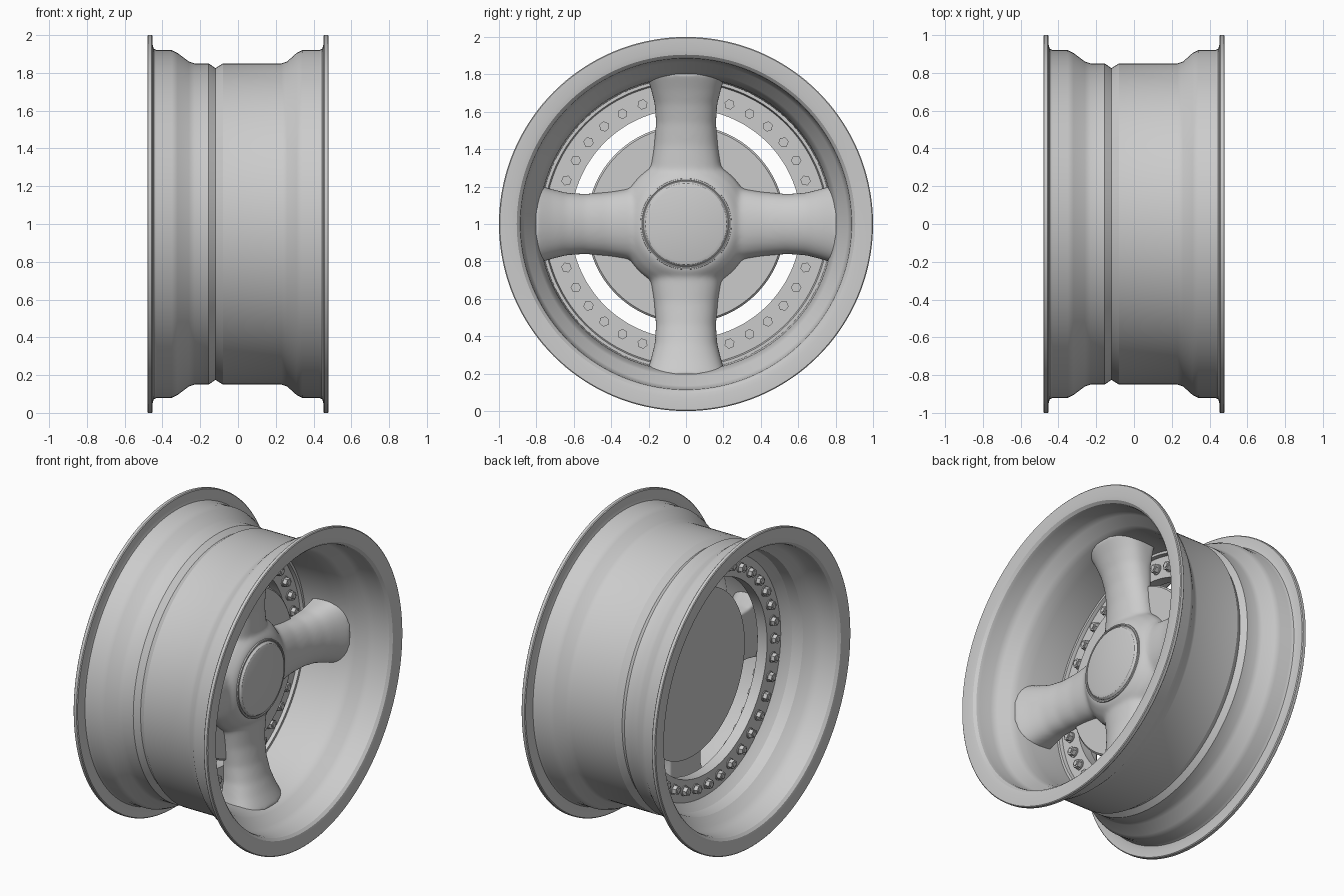
import bpy, bmesh, math
from math import sin, cos, pi, radians
from mathutils import Matrix, Vector

cube = bpy.data.objects.get("Cube")
if cube:
    bpy.data.objects.remove(cube)

metal = bpy.data.materials.new("grey_metal")
metal.use_nodes = True
metal.diffuse_color = (0.6, 0.6, 0.6, 1)
metal.node_tree.nodes["Principled BSDF"].inputs["Base Color"].default_value = (0.6, 0.6, 0.6, 1)
CENTRE = Vector((0, 0, 1))


def finish(name, bm, angle=30):
    bmesh.ops.remove_doubles(bm, verts=bm.verts, dist=1e-5)
    bmesh.ops.recalc_face_normals(bm, faces=bm.faces)
    mesh = bpy.data.meshes.new(name)
    bm.to_mesh(mesh)
    bm.free()
    mesh.materials.append(metal)
    ob = bpy.data.objects.new(name, mesh)
    ob.location = CENTRE
    bpy.context.collection.objects.link(ob)
    bpy.ops.object.select_all(action="DESELECT")
    bpy.context.view_layer.objects.active = ob
    ob.select_set(True)
    bpy.ops.object.shade_smooth_by_angle(angle=radians(angle))
    return ob


def lathe(bm, profile, closed=True, steps=144):
    """Revolve (x, radius) points around the X axis."""
    verts = [bm.verts.new((x, 0, r)) for x, r in profile]
    pairs = list(zip(verts, verts[1:]))
    if closed:
        pairs.append((verts[-1], verts[0]))
    edges = [bm.edges.new(p) for p in pairs]
    bmesh.ops.spin(bm, geom=verts + edges, cent=(0, 0, 0), axis=(1, 0, 0),
                   angle=2 * pi, steps=steps)
    bmesh.ops.remove_doubles(bm, verts=bm.verts, dist=1e-5)


def lathe_object(name, profile, closed=True):
    bm = bmesh.new()
    lathe(bm, profile, closed)
    return finish(name, bm)


# Outer and inner barrel halves, each with its flange lip
lathe_object("front_barrel", [
    (-0.12, 0.825), (-0.08, 0.85), (0.23, 0.85), (0.26, 0.86), (0.31, 0.905),
    (0.34, 0.92), (0.43, 0.92), (0.446, 0.928), (0.452, 0.95), (0.452, 0.995),
    (0.457, 1.0), (0.476, 1.0), (0.48, 0.995), (0.48, 0.93), (0.475, 0.905),
    (0.46, 0.89), (0.44, 0.885), (0.36, 0.88), (0.32, 0.865), (0.27, 0.815),
    (0.23, 0.80), (0.15, 0.785), (-0.06, 0.778), (-0.06, 0.762), (-0.08, 0.755),
    (-0.12, 0.755)])
lathe_object("rear_barrel", [
    (-0.12, 0.825), (-0.155, 0.85), (-0.23, 0.85), (-0.26, 0.86), (-0.32, 0.905),
    (-0.35, 0.92), (-0.43, 0.92), (-0.446, 0.928), (-0.452, 0.95), (-0.452, 0.995),
    (-0.457, 1.0), (-0.476, 1.0), (-0.48, 0.995), (-0.48, 0.93), (-0.475, 0.905),
    (-0.46, 0.89), (-0.44, 0.885), (-0.36, 0.88), (-0.32, 0.855), (-0.27, 0.81),
    (-0.2, 0.80), (-0.17, 0.775), (-0.15, 0.755), (-0.12, 0.755)])

# Flat ring that carries the bolts
lathe_object("bolt_ring", [(-0.08, 0.615), (-0.08, 0.77), (-0.15, 0.77), (-0.15, 0.615)])

# Disc behind the spokes
lathe_object("hub_disc", [(-0.05, 0), (-0.05, 0.53), (0.02, 0.53), (0.03, 0.52), (0.03, 0)], False)

# Centre cap with a thin gap around it
lathe_object("centre_cap", [(0.1, 0), (0.1, 0.228), (0.165, 0.228), (0.178, 0.218),
                            (0.184, 0.2), (0.186, 0)], False)
lathe_object("cap_collar", [(0.1, 0.232), (0.168, 0.232), (0.17, 0.236), (0.168, 0.243), (0.1, 0.25)])

# Four arched spokes blended into the hub: (radius, half width, crest x)
SECTIONS = [(0, 0.19, 0.14), (0.3, 0.19, 0.14), (0.42, 0.172, 0.14), (0.54, 0.162, 0.155),
            (0.64, 0.168, 0.18), (0.72, 0.188, 0.21), (0.81, 0.215, 0.25)]
ARC = 14
bm = bmesh.new()
for quarter in range(4):
    turn = Matrix.Rotation(quarter * pi / 2, 4, "X")
    rings = []
    for radius, width, crest in SECTIONS:
        pts = [(0.0, -width * 0.97)]
        for i in range(ARC + 1):
            a = pi * (i / ARC - 0.5)
            pts.append((crest - 0.13 + 0.13 * cos(a) ** 0.8 if abs(a) < 1.57 else crest - 0.13,
                        width * sin(a)))
        pts.append((0.0, width * 0.97))
        rings.append([bm.verts.new(turn @ Vector((x, y, radius))) for x, y in pts])
    n = len(rings[0])
    for lower, upper in zip(rings, rings[1:]):
        for i in range(n):
            j = (i + 1) % n
            bm.faces.new((lower[i], lower[j], upper[j], upper[i]))
    bm.faces.new(rings[0])
    bm.faces.new(rings[-1])
bmesh.ops.recalc_face_normals(bm, faces=bm.faces)
lathe(bm, [(0.0, 0), (0.0, 0.36), (0.06, 0.35), (0.11, 0.315), (0.15, 0.27), (0.165, 0.24),
           (0.165, 0)], False, 64)
spokes = finish("spokes", bm)
remesh = spokes.modifiers.new("blend", "REMESH")
remesh.mode = "VOXEL"
remesh.voxel_size = 0.012
remesh.use_smooth_shade = True
relax = spokes.modifiers.new("relax", "SMOOTH")
relax.factor = 0.5
relax.iterations = 14

# Hexagon bolts on the front and nuts on the back of the ring
TO_X = Matrix.Rotation(pi / 2, 4, "Y")


def stud(bm, x, angle, size, depth, sides):
    place = (Matrix.Rotation(angle, 4, "X") @ Matrix.Translation((x, 0, 0.68)) @ TO_X)
    bmesh.ops.create_cone(bm, cap_ends=True, segments=sides, radius1=size, radius2=size,
                          depth=depth, matrix=place)


for name, face, way in (("front_bolts", -0.08, 1), ("rear_nuts", -0.15, -1)):
    bm = bmesh.new()
    for k in range(36):
        angle = radians(10 * k)
        stud(bm, face + way * 0.003, angle, 0.033, 0.006, 16)
        stud(bm, face + way * 0.016, angle, 0.028, 0.032, 6)
        stud(bm, face + way * 0.02, angle, 0.016, 0.034, 12)
    finish(name, bm)
